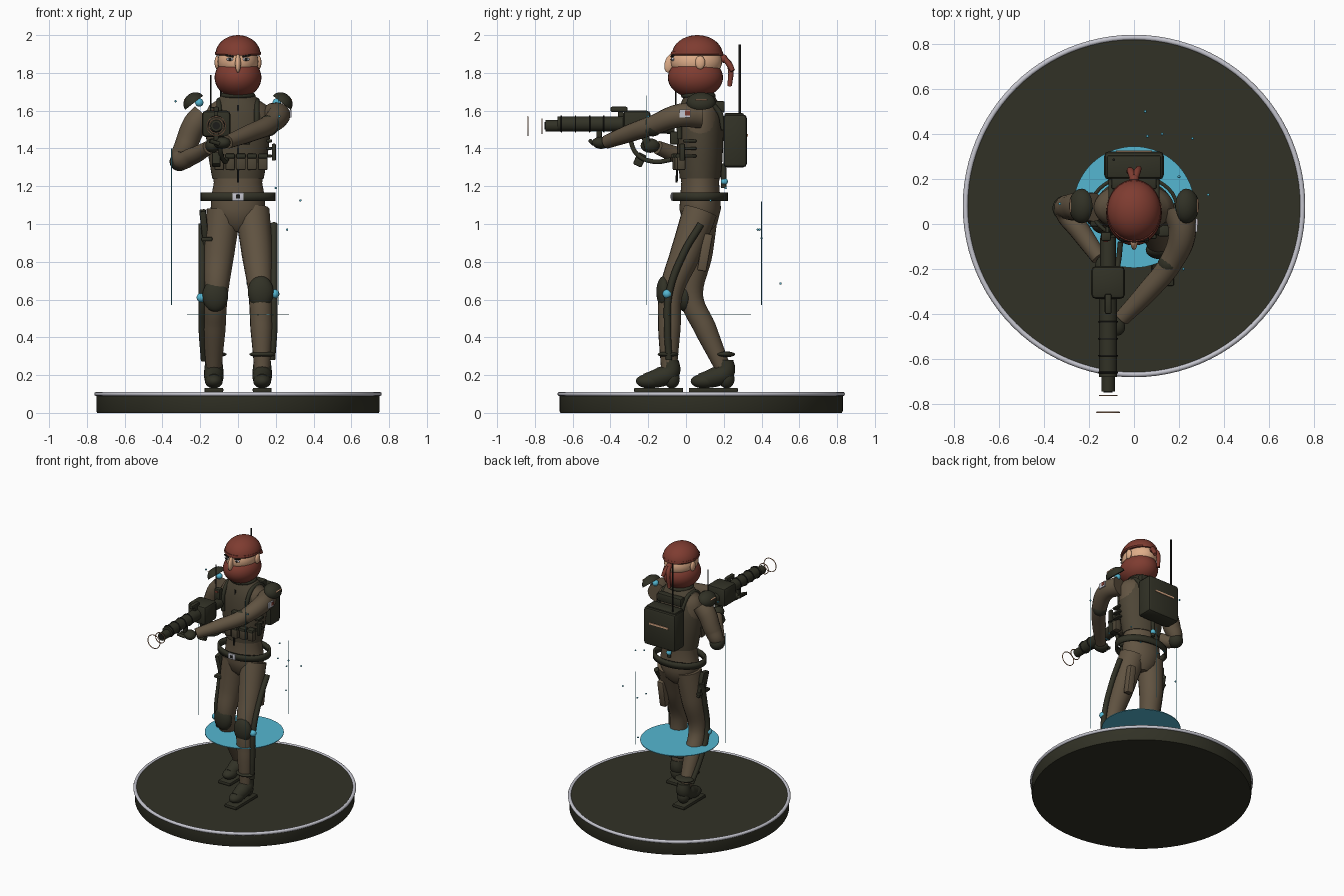
import bpy, bmesh, math
from mathutils import Vector, Matrix, Euler

old = bpy.data.objects.get("Cube")
if old:
    bpy.data.objects.remove(old, do_unlink=True)


def material(name, r, g, b):
    m = bpy.data.materials.new(name)
    m.use_nodes = True
    m.diffuse_color = (r, g, b, 1)
    m.node_tree.nodes["Principled BSDF"].inputs["Base Color"].default_value = (r, g, b, 1)
    return m


OLIVE = material("dark olive", .031, .031, .019)
CLOTH = material("brown cloth", .12, .088, .054)
VEST = material("vest brown", .075, .06, .037)
RED = material("rust red", .21, .045, .03)
SKIN = material("skin", .74, .42, .25)
CYAN = material("cyan glow", .09, .47, .64)
GREY = material("light grey", .56, .56, .62)
BLACK = material("near black", .012, .012, .01)


def finish(name, bm, mat, angle=40):
    me = bpy.data.meshes.new(name)
    bmesh.ops.recalc_face_normals(bm, faces=bm.faces)
    bm.to_mesh(me)
    bm.free()
    me.materials.append(mat)
    me.shade_smooth()
    me.set_sharp_from_angle(angle=math.radians(angle))
    ob = bpy.data.objects.new(name, me)
    bpy.context.collection.objects.link(ob)
    return ob


def place(loc, scale, rot=(0, 0, 0)):
    turn = Euler([math.radians(a) for a in rot]).to_matrix().to_4x4()
    return Matrix.Translation(loc) @ turn @ Matrix.Diagonal((*scale, 1))


def ball(name, loc, scale, mat, rot=(0, 0, 0), keep=None, side=1):
    """Ellipsoid; keep trims it at that local height, on the given side."""
    bm = bmesh.new()
    bmesh.ops.create_uvsphere(bm, u_segments=32, v_segments=20, radius=1)
    if keep is not None:
        cut = bmesh.ops.bisect_plane(bm, geom=bm.verts[:] + bm.edges[:] + bm.faces[:],
                                     plane_co=(0, 0, keep), plane_no=(0, 0, -side), clear_outer=True)
        bmesh.ops.contextual_create(bm, geom=[e for e in cut["geom_cut"] if isinstance(e, bmesh.types.BMEdge)])
    bm.transform(place(loc, scale, rot))
    return finish(name, bm, mat)


def box(name, loc, size, mat, rot=(0, 0, 0), bevel=.008):
    bm = bmesh.new()
    bmesh.ops.create_cube(bm, size=1)
    bm.transform(Matrix.Diagonal((*size, 1)))
    if bevel:
        bmesh.ops.bevel(bm, geom=bm.edges[:], offset=min(bevel, min(size) * .3), segments=2,
                        affect='EDGES', profile=.5)
    bm.transform(place(loc, (1, 1, 1), rot))
    return finish(name, bm, mat)


def rod(name, a, b, r, mat, r2=None, seg=24):
    a, b = Vector(a), Vector(b)
    bm = bmesh.new()
    bmesh.ops.create_cone(bm, cap_ends=True, segments=seg, radius1=r, radius2=r if r2 is None else r2,
                          depth=(b - a).length)
    bm.transform(Matrix.Translation((a + b) / 2) @ (b - a).to_track_quat('Z', 'Y').to_matrix().to_4x4())
    return finish(name, bm, mat)


def tube(name, points, mat):
    """Smooth tapered tube through (x, y, z, radius) points."""
    cu = bpy.data.curves.new(name, 'CURVE')
    cu.dimensions, cu.bevel_depth, cu.bevel_resolution = '3D', 1, 6
    cu.resolution_u, cu.use_fill_caps = 8, True
    sp = cu.splines.new('BEZIER')
    sp.bezier_points.add(len(points) - 1)
    for p, q in zip(sp.bezier_points, points):
        p.co, p.radius = q[:3], q[3]
        p.handle_left_type = p.handle_right_type = 'AUTO'
    tmp = bpy.data.objects.new(name, cu)
    bm = bmesh.new()
    me = bpy.data.meshes.new_from_object(tmp)
    bm.from_mesh(me)
    bpy.data.objects.remove(tmp)
    bpy.data.meshes.remove(me)
    return finish(name, bm, mat, 60)


def loft(name, rings, mat, x=0, caps=True, seg=40):
    """Stack of horizontal ellipses (z, y centre, x radius, y radius)."""
    bm = bmesh.new()
    rows = [[bm.verts.new((x + rx * math.cos(math.tau * i / seg), cy + ry * math.sin(math.tau * i / seg), z))
             for i in range(seg)] for z, cy, rx, ry in rings]
    for lo, hi in zip(rows, rows[1:]):
        for i in range(seg):
            j = (i + 1) % seg
            bm.faces.new((lo[i], lo[j], hi[j], hi[i]))
    if caps:
        bm.faces.new(rows[0])
        bm.faces.new(rows[-1])
    return finish(name, bm, mat)


def hoop(name, loc, r, thick, mat, rot=(0, 0, 0), seg=48):
    bpy.ops.mesh.primitive_torus_add(major_radius=r, minor_radius=thick, major_segments=seg,
                                     minor_segments=10, location=loc, rotation=[math.radians(a) for a in rot])
    ob = bpy.context.object
    ob.name = name
    ob.data.materials.append(mat)
    ob.data.shade_smooth()


# Base, rim and hovering light disc
loft("base", [(0, .08, .745, .745), (.01, .08, .75, .75), (.095, .08, .75, .75), (.105, .08, .74, .74)], OLIVE, seg=96)
hoop("base_rim", (0, .08, .1), .749, .012, GREY, seg=96)
loft("light_disc", [(.517, .075, .27, .27), (.522, .075, .27, .27)], CYAN, seg=64)
for i, top in enumerate((1.4, 1.68, 1.12)):
    a = math.radians(187 + 120 * i)
    x, y = .355 * math.cos(a), .073 + .355 * math.sin(a)
    rod(f"light_line_{i}", (x, y, .57), (x, y, top), .002, CYAN, seg=6)
for i, p in enumerate([(.05, .5, .685), (.26, .38, .97), (.125, .4, .925), (.33, .13, 1.125),
                       (-.33, .09, 1.65), (.2, .21, 1.19), (.22, -.2, 1.57), (.06, .39, .97)]):
    ball(f"spark_{i}", p, (.006,) * 3, CYAN)

# Torso
loft("torso", [(.96, .075, .05, .05), (1, .075, .105, .09), (1.08, .075, .145, .11), (1.15, .075, .14, .105),
               (1.22, .075, .128, .1), (1.34, .075, .148, .112), (1.48, .075, .172, .118),
               (1.58, .075, .178, .108), (1.63, .073, .15, .095), (1.67, .07, .09, .075), (1.72, .06, .065, .065)], CLOTH)
loft("vest", [(1.24, .075, .136, .108), (1.34, .075, .154, .118), (1.48, .075, .172, .124),
              (1.58, .075, .165, .116), (1.64, .073, .13, .1), (1.68, .07, .09, .08)], VEST)
rod("front_zip", (0, -.05, 1.22), (0, -.03, 1.63), .006, BLACK, seg=8)
hoop("collar", (0, .065, 1.68), .078, .014, OLIVE)

# Belt
belt = loft("belt", [(1.122, .075, .198, .147), (1.167, .075, .198, .147)], OLIVE, caps=False)
belt.modifiers.new("thickness", 'SOLIDIFY').thickness = .016
box("buckle", (0, -.073, 1.145), (.06, .012, .042), GREY)
box("buckle_pin", (0, -.08, 1.145), (.02, .006, .02), BLACK)

# Chest gear
for i in range(5):
    x = -.1 + .058 * i
    y = -.052 + abs(x) * .2
    box(f"pouch_{i}", (x, y, 1.325), (.05, .045, .08), VEST)
    box(f"pouch_flap_{i}", (x, y - .004, 1.36), (.053, .05, .025), OLIVE)
box("chest_box", (.03, -.062, 1.455), (.07, .045, .07), OLIVE)
box("chest_radio", (-.125, -.055, 1.575), (.045, .04, .09), OLIVE)
box("radio_light", (-.125, -.077, 1.6), (.02, .006, .012), RED)
rod("radio_antenna", (-.145, -.055, 1.6), (-.145, -.055, 1.79), .004, BLACK, seg=8)
for i in range(3):
    box(f"side_rib_{i}", (.165, .02, 1.36 + .04 * i), (.03, .07, .016), OLIVE)
box("side_tool", (.19, -.02, 1.38), (.022, .03, .09), OLIVE)
for s in (-1, 1):
    tube(f"shoulder_strap_{s}", [(s * .1, -.035, 1.45, .014), (s * .1, -.02, 1.6, .014), (s * .1, .07, 1.655, .014),
                                 (s * .1, .17, 1.6, .014), (s * .1, .2, 1.5, .014)], OLIVE)

# Backpack
box("backpack", (0, .26, 1.44), (.265, .125, .28), OLIVE, bevel=.02)
box("backpack_lid", (0, .255, 1.575), (.24, .1, .025), OLIVE)
box("backpack_stripe", (0, .324, 1.47), (.16, .006, .012), SKIN, bevel=0)
box("backpack_mount", (0, .18, 1.62), (.2, .05, .06), OLIVE)
rod("backpack_antenna", (-.09, .285, 1.57), (-.09, .285, 1.95), .006, BLACK, seg=10)
rod("backpack_cable", (0, .2, 1.19), (0, .2, 1.32), .014, OLIVE)
ball("back_light", (0, .203, 1.225), (.019,) * 3, CYAN)

# Head
ball("head", (0, .055, 1.86), (.108, .136, .1), SKIN)
ball("cap", (0, .06, 1.895), (.12, .135, .105), RED, keep=.06)
ball("mask", (0, .05, 1.775), (.124, .146, .108), RED, keep=.68, side=-1)
loft("cap_band", [(1.892, .058, .114, .138), (1.9, .058, .122, .14), (1.912, .058, .12, .136)], RED)
ball("nose", (0, -.085, 1.85), (.015, .028, .05), SKIN, rot=(-15, 0, 0))
for s in (-1, 1):
    ball(f"ear_{s}", (s * .11, .075, 1.855), (.014, .026, .036), SKIN)
    ball(f"eye_{s}", (s * .042, -.07, 1.872), (.019, .008, .009), GREY)
    ball(f"pupil_{s}", (s * .042, -.077, 1.872), (.008, .004, .008), BLACK)
    box(f"brow_{s}", (s * .045, -.071, 1.89), (.045, .012, .009), BLACK, rot=(0, s * -10, s * 14))
ball("knot", (0, .2, 1.875), (.022, .02, .022), RED)
for s in (-1, 1):
    tube(f"knot_tail_{s}", [(s * .005, .2, 1.88, .014), (s * .014, .232, 1.84, .016),
                            (s * .022, .24 + s * .008, 1.77 + s * .04, .012)], RED)

# Shoulder pads
for s in (-1, 1):
    ball(f"shoulder_pad_{s}", (s * .232, .08, 1.642), (.06, .077, .052), OLIVE, rot=(0, s * 38, 0), keep=0)
    ball(f"shoulder_light_{s}", (s * .205, .07, 1.643), (.022,) * 3, CYAN)
    box(f"pad_stripe_{s}", (s * .283, .08, 1.658), (.006, .06, .008), SKIN, rot=(0, s * 30, 0), bevel=0)

# Arms
tube("left_arm", [(.19, .075, 1.575, .068), (.215, -.03, 1.575, .062), (.165, -.17, 1.525, .052),
                  (.06, -.3, 1.48, .047), (-.055, -.42, 1.435, .036)], CLOTH)
ball("left_elbow_pad", (.16, -.175, 1.52), (.058, .05, .056), OLIVE, rot=(0, 0, 35))
ball("left_glove", (-.085, -.45, 1.43), (.042, .05, .032), OLIVE, rot=(0, 0, 40))
box("arm_patch", (.278, -.005, 1.585), (.008, .06, .04), GREY, bevel=0)
box("arm_patch_field", (.281, .008, 1.588), (.006, .025, .025), RED, bevel=0)
tube("right_arm", [(-.18, .075, 1.58, .064), (-.225, .075, 1.53, .066), (-.275, .075, 1.42, .06),
                   (-.305, .06, 1.345, .048), (-.24, -.03, 1.36, .046), (-.155, -.15, 1.405, .036)], CLOTH)
ball("right_elbow_pad", (-.31, .07, 1.33), (.052, .055, .05), OLIVE)
ball("right_glove", (-.135, -.19, 1.415), (.038, .05, .038), OLIVE)
for i in range(4):
    rod(f"finger_{i}", (-.1, -.43 - .02 * i, 1.425), (-.15, -.44 - .022 * i, 1.44), .011, OLIVE, seg=12)

# Weapon
gx, gz = -.115, 1.53
box("weapon_body", (gx, -.26, gz), (.15, .145, .14), OLIVE, bevel=.02)
rod("weapon_barrel", (gx, -.68, gz), (gx, -.3, gz), .04, OLIVE)
rod("weapon_muzzle", (gx, -.745, gz - .01), (gx, -.67, gz - .01), .03, OLIVE)
rod("weapon_bore", (gx, -.748, gz - .01), (gx, -.74, gz - .01), .02, BLACK)
rod("weapon_stock", (gx, -.2, gz - .01), (gx, -.06, gz - .02), .035, OLIVE)
box("weapon_sight", (gx, -.355, 1.607), (.03, .09, .028), OLIVE)
box("sight_foot", (gx, -.345, 1.58), (.02, .03, .04), OLIVE)
box("weapon_grip", (gx, -.21, 1.44), (.03, .04, .09), OLIVE, rot=(15, 0, 0))
box("weapon_foregrip", (gx, -.46, 1.47), (.03, .03, .06), OLIVE)
box("weapon_light", (gx, -.46, 1.492), (.024, .08, .006), CYAN, bevel=0)
for i in range(4):
    hoop(f"barrel_band_{i}", (gx, -.66 + .075 * i, gz), .041, .004, BLACK, rot=(90, 0, 0))
for y, r, z in ((-.762, .038, gz - .012), (-.837, .05, gz - .012)):
    hoop("energy_ring", (gx, y, z), r, .003, SKIN, rot=(90, 0, 0))
tube("weapon_hose", [(-.1, -.3, 1.46, .012), (-.09, -.26, 1.37, .012), (-.07, -.17, 1.33, .012),
                     (-.06, -.08, 1.34, .012)], OLIVE)
box("weapon_magazine", (gx, -.245, 1.34), (.045, .05, .07), OLIVE, rot=(-25, 0, 0))

# Legs: x side, then hip, thigh, knee, shin and ankle as (y, z)
legs = {"left": (1, [(.075, 1.07), (.0, .85), (-.08, .63), (-.088, .45), (-.09, .24)], -.145),
        "right": (-1, [(.08, 1.07), (.06, .85), (.03, .61), (.1, .45), (.19, .25)], .145)}
offsets, radii = (.075, .1, .118, .125, .128), (.092, .082, .062, .06, .043)
for side, (s, path, foot) in legs.items():
    tube(side + "_leg", [(s * o, y, z, r) for o, (y, z), r in zip(offsets, path, radii)], CLOTH)
    ky, kz = path[2]
    ball(side + "_knee_pad", (s * .12, ky - .035, kz + .01), (.068, .042, .085), OLIVE)
    ball(side + "_knee_light", (s * .195, ky - .02, kz), (.024,) * 3, CYAN)
    tube(side + "_leg_cable", [(s * .19, path[0][0] + .005, 1, .019)] +
         [(s * .19, y - .01, z, .019) for y, z in path[1:4]] + [(s * .18, path[4][0], .28, .017)], OLIVE)
    ay = path[4][0] - (0 if s > 0 else -.02)
    ball(side + "_cuff", (s * .13, ay - .005, .31), (.07, .055, .016), OLIVE, rot=(0, 0, 0))
    tube(side + "_boot", [(s * .128, foot + .06, .28, .045), (s * .128, foot + .06, .215, .052),
                          (s * .128, foot + .01, .19, .052), (s * .128, foot - .07, .168, .04)], OLIVE)
    ball(side + "_toe", (s * .128, foot - .05, .168), (.047, .07, .038), OLIVE)
    ball(side + "_heel", (s * .128, foot + .07, .18), (.044, .042, .05), OLIVE)
    box(side + "_sole", (s * .128, foot, .121), (.1, .26, .024), OLIVE)

# Thigh gear
box("holster", (-.178, .06, .98), (.035, .07, .19), OLIVE, rot=(10, -6, 0))
box("holster_strap", (-.165, .05, .92), (.06, .12, .022), OLIVE)
box("thigh_pouch", (.12, .1, .85), (.05, .05, .2), CLOTH, rot=(-10, 0, 0))
